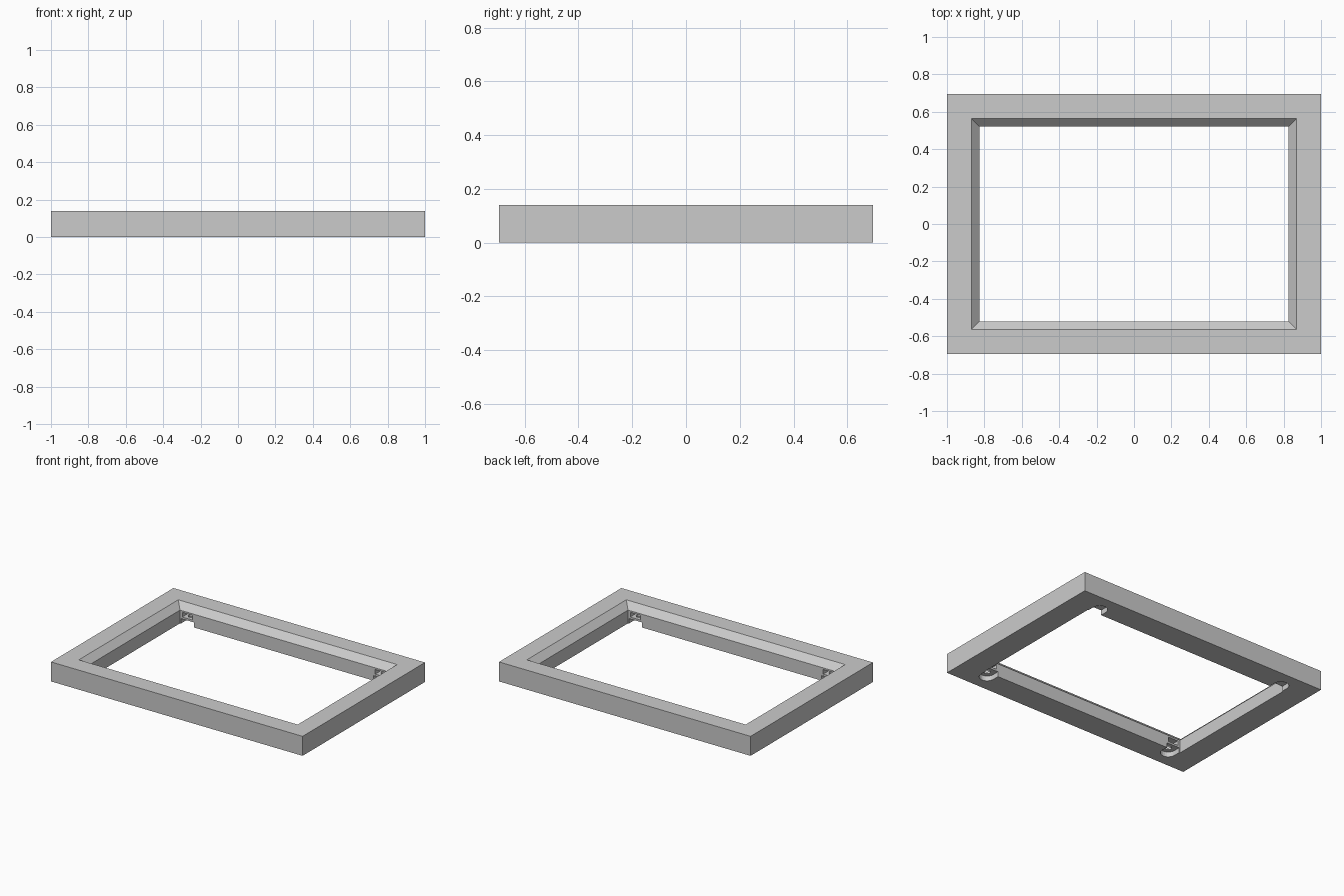
import bpy, bmesh, math

cube = bpy.data.objects.get("Cube")
if cube:
    bpy.data.objects.remove(cube, do_unlink=True)

HEIGHT = 0.14
OUTER = (1.0, 0.695)
INNER = (0.825, 0.52)      # half size of the opening
BEVEL = 0.045

grey = bpy.data.materials.new("plain grey")
grey.use_nodes = True
colour = (0.6, 0.6, 0.6, 1)
grey.diffuse_color = colour
grey.node_tree.nodes["Principled BSDF"].inputs["Base Color"].default_value = colour


def make_object(name, bm):
    bmesh.ops.recalc_face_normals(bm, faces=bm.faces)
    mesh = bpy.data.meshes.new(name)
    bm.to_mesh(mesh)
    bm.free()
    mesh.materials.append(grey)
    obj = bpy.data.objects.new(name, mesh)
    bpy.context.collection.objects.link(obj)
    return obj


def prism(name, outline, z0, z1):
    """Upright prism from a plan outline."""
    bm = bmesh.new()
    face = bm.faces.new([bm.verts.new((x, y, z0)) for x, y in outline])
    top = bmesh.ops.extrude_face_region(bm, geom=[face])["geom"]
    verts = [v for v in top if isinstance(v, bmesh.types.BMVert)]
    bmesh.ops.translate(bm, verts=verts, vec=(0, 0, z1 - z0))
    return make_object(name, bm)


def arc(cx, cy, radius, start, end, steps):
    angles = [start + (end - start) * i / steps for i in range(steps + 1)]
    return [(cx + radius * math.cos(a), cy + radius * math.sin(a)) for a in angles]


# Mitred frame: a rectangular section swept round the four corners
bm = bmesh.new()
section = [(OUTER, 0), (OUTER, HEIGHT),
           ((INNER[0] + BEVEL, INNER[1] + BEVEL), HEIGHT),
           (INNER, HEIGHT - BEVEL), (INNER, 0)]
corners = [(1, 1), (-1, 1), (-1, -1), (1, -1)]
loops = [[bm.verts.new((sx * w, sy * d, z)) for sx, sy in corners]
         for (w, d), z in section]
for i, loop in enumerate(loops):
    following = loops[(i + 1) % len(loops)]
    for k in range(4):
        n = (k + 1) % 4
        bm.faces.new((loop[k], loop[n], following[n], following[k]))
frame = make_object("frame", bm)

# Cutters for a round-ended tab recess, nut slot and screw hole at each corner
cx, cy = 0.767, 0.568
edge = INNER[1] - 0.03
cutters = []
for sx, sy in corners:
    def place(points):
        return [(x * sx, y * sy) for x, y in points]

    def slot(radius):
        return place([(cx + radius, edge)] + arc(cx, cy, radius, 0, math.pi, 12)
                     + [(cx - radius, edge)])

    nut = [(cx + 0.04, edge), (cx + 0.04, cy + 0.02), (cx, cy + 0.045),
           (cx - 0.04, cy + 0.02), (cx - 0.04, edge)]
    hole = arc(cx, cy, 0.022, 0, math.tau, 16)[:-1]
    cutters += [prism("tab_recess_cutter", slot(0.052), -0.02, 0.036),
                prism("nut_slot_cutter", place(nut), 0.05, 0.083),
                prism("screw_hole_cutter", place(hole), 0.02, 0.07)]

# Cut the recesses, then discard the cutters
bpy.context.view_layer.objects.active = frame
for cutter in cutters:
    cutter.hide_render = True
    mod = frame.modifiers.new("cut", "BOOLEAN")
    mod.operation = "DIFFERENCE"
    mod.solver = "EXACT"
    mod.object = cutter
    bpy.ops.object.modifier_apply(modifier=mod.name)
    bpy.data.objects.remove(cutter, do_unlink=True)
